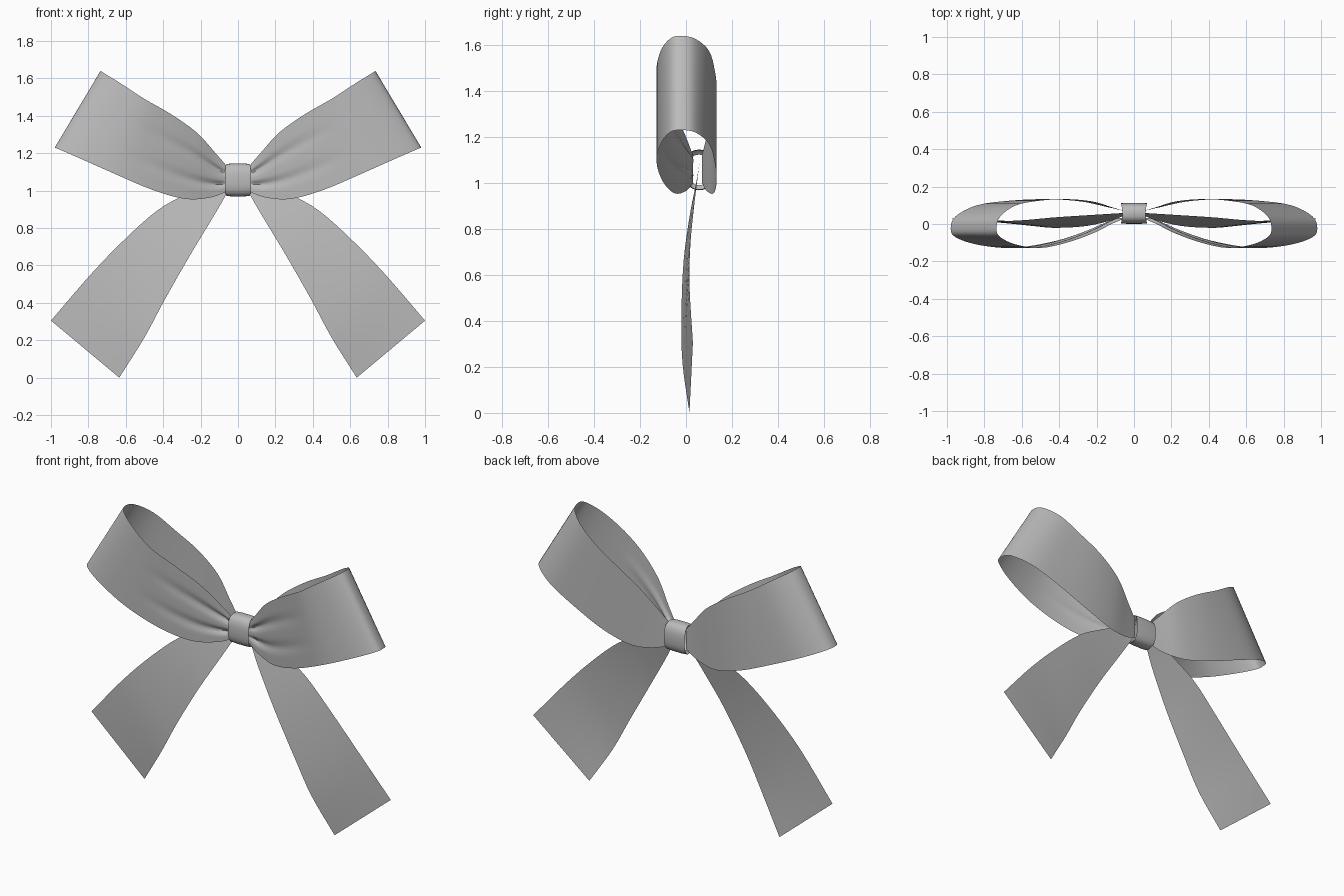
import bpy
import bmesh
import math
from mathutils import Vector

old = bpy.data.objects.get("Cube")
if old:
    bpy.data.objects.remove(old, do_unlink=True)

satin = bpy.data.materials.new("satin_grey")
satin.use_nodes = True
colour = (0.5, 0.5, 0.5, 1)
satin.diffuse_color = colour
satin.node_tree.nodes["Principled BSDF"].inputs["Base Color"].default_value = colour


def spline(points, steps):
    """Smooth curve through equal-length tuples, with even steps in each span."""
    pts = [Vector(p) for p in points]
    pts = [2 * pts[0] - pts[1]] + pts + [2 * pts[-1] - pts[-2]]
    out = []
    for a, b, c, d in zip(pts, pts[1:], pts[2:], pts[3:]):
        for i in range(steps):
            t = i / steps
            out.append((2 * b + (c - a) * t + (2 * a - 5 * b + 4 * c - d) * t ** 2
                        + (3 * b - a - 3 * c + d) * t ** 3) / 2)
    return out + [pts[-2]]


def grid_object(name, rows, closed=False):
    """Skin a grid of points with quads and shade it smooth."""
    bm = bmesh.new()
    grid = [[bm.verts.new(p) for p in row] for row in rows]
    for r, s in zip(grid, grid[1:]):
        n = len(r)
        for j in range(n if closed else n - 1):
            k = (j + 1) % n
            bm.faces.new((r[j], r[k], s[k], s[j]))
    bmesh.ops.recalc_face_normals(bm, faces=bm.faces)
    mesh = bpy.data.meshes.new(name)
    bm.to_mesh(mesh)
    bm.free()
    mesh.materials.append(satin)
    obj = bpy.data.objects.new(name, mesh)
    bpy.context.collection.objects.link(obj)
    bpy.ops.object.select_all(action="DESELECT")
    obj.select_set(True)
    bpy.context.view_layer.objects.active = obj
    bpy.ops.object.shade_smooth_by_angle(angle=math.radians(50))
    return obj


def ribbon(name, edge_a, edge_b, side, columns, crease=None):
    """Strip between two edge curves, mirrored by side."""
    rows = []
    for i, (a, b) in enumerate(zip(edge_a, edge_b)):
        row = []
        for j in range(columns + 1):
            v = j / columns
            p = a.lerp(b, v)
            if crease:
                p.y += crease(i / (len(edge_a) - 1), v)
            row.append((side * p.x, p.y, p.z))
        rows.append(row)
    return grid_object(name, rows)


def front_crease(u, v):
    """Two pressed folds that fan out of the knot and fade away."""
    fade = max(0, 1 - u / 0.27) * min(1, u / 0.04)
    return fade * sum(0.022 * math.exp(-((v - c) / 0.07) ** 2) for c in (0.32, 0.7))


# Loop stations: top x, top z, bottom x, bottom z, front y, back y
stations = [
    (0.05, 1.12, 0.05, 1.0, 0.03, 0.07),
    (0.12, 1.2, 0.14, 0.965, 0, 0.09),
    (0.22, 1.31, 0.28, 0.955, -0.05, 0.12),
    (0.36, 1.41, 0.46, 1.005, -0.1, 0.133),
    (0.5, 1.49, 0.66, 1.09, -0.128, 0.125),
    (0.63, 1.575, 0.84, 1.17, -0.11, 0.1),
    (0.715, 1.627, 0.955, 1.22, -0.07, 0.04),
]
loop = [s[:5] for s in stations] + [(0.735, 1.64, 0.98, 1.23, -0.025)]
loop += [s[:4] + s[5:] for s in reversed(stations)]
loop = spline(loop, 4)
loop_top = [Vector((p[0], p[4], p[1])) for p in loop]
loop_bottom = [Vector((p[2], p[4], p[3])) for p in loop]

# Tail edges, from the knot to the cut end
tail_outer = spline([(0.04, 0.06, 1.1), (0.28, 0.045, 0.98), (0.43, 0.035, 0.895),
                     (0.6, 0.02, 0.745), (0.78, 0.015, 0.56), (1, 0.03, 0.305)], 4)
tail_inner = spline([(0.04, 0.05, 1.02), (0.12, 0.02, 0.88), (0.25, -0.01, 0.665),
                     (0.39, -0.02, 0.42), (0.5, -0.015, 0.215), (0.635, 0.015, 0)], 4)

for label, side in (("left", 1), ("right", -1)):
    ribbon(label + "_loop", loop_top, loop_bottom, side, 24, front_crease)
    ribbon(label + "_tail", tail_outer, tail_inner, side, 6)

# Knot: a rounded band wrapped around the middle, with edges rolled inwards
knot_rows = []
for x, scale in ((-0.05, 0.75), (-0.062, 0.92), (-0.069, 0.97), (-0.035, 1),
                 (0.035, 1), (0.069, 0.97), (0.062, 0.92), (0.05, 0.75)):
    ring = []
    for k in range(32):
        a = math.tau * k / 32
        c, s = math.cos(a), math.sin(a)
        y = math.copysign(abs(c) ** 0.75, c) * 0.056 * scale
        z = math.copysign(abs(s) ** 0.75, s) * 0.088 * scale
        pinch = 1 - 0.1 * abs(s) ** 4
        ring.append((x * pinch, 0.057 + y, 1.057 + z))
    knot_rows.append(ring)
grid_object("knot", knot_rows, closed=True)
